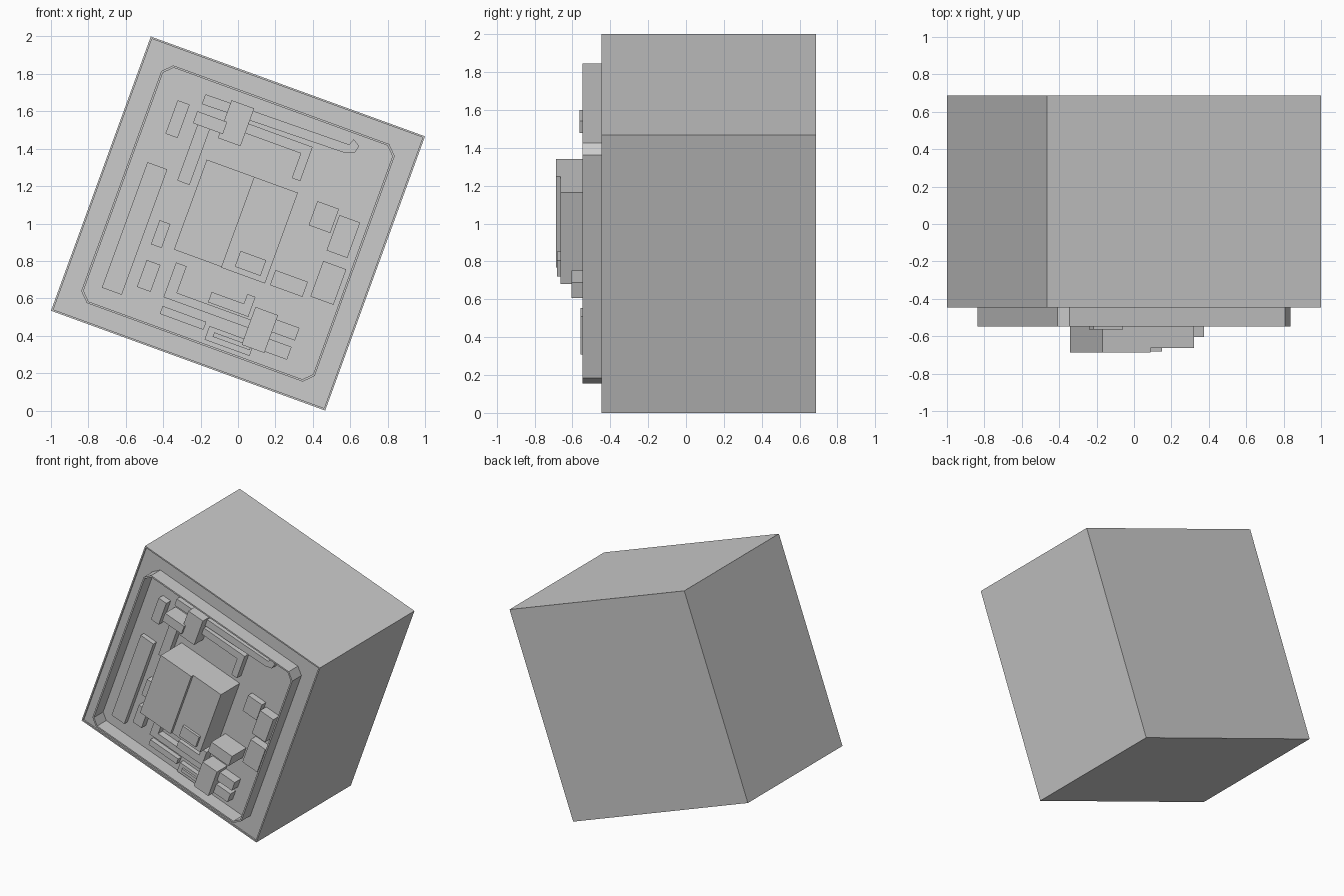
import bpy, bmesh
from math import radians
from mathutils import Matrix

if "Cube" in bpy.data.objects:
    bpy.data.objects.remove(bpy.data.objects["Cube"])

FLOOR, BACK = -0.437, 0.686
TILT = Matrix.Translation((0, 0, 1)) @ Matrix.Rotation(radians(20), 4, 'Y')


def finish(name, bm):
    bmesh.ops.recalc_face_normals(bm, faces=bm.faces)
    bm.transform(TILT)
    me = bpy.data.meshes.new(name)
    bm.to_mesh(me)
    bm.free()
    ob = bpy.data.objects.new(name, me)
    bpy.context.collection.objects.link(ob)


def slab(name, outline, front, back=FLOOR):
    """Extrude an x/z outline from the back depth to the front depth."""
    bm = bmesh.new()
    a = [bm.verts.new((x, front, z)) for x, z in outline]
    b = [bm.verts.new((x, back, z)) for x, z in outline]
    n = len(a)
    bm.faces.new(a)
    bm.faces.new(b)
    for i in range(n):
        j = (i + 1) % n
        bm.faces.new((a[i], a[j], b[j], b[i]))
    finish(name, bm)


def ring(name, outer, inner, front, back=FLOOR):
    """Thin closed wall between two matching outlines."""
    bm = bmesh.new()
    loops = [[bm.verts.new((x, y, z)) for x, z in o]
             for o, y in ((outer, back), (outer, front), (inner, front), (inner, back))]
    n = len(outer)
    for k in range(4):
        p, q = loops[k], loops[(k + 1) % 4]
        for i in range(n):
            j = (i + 1) % n
            bm.faces.new((p[i], p[j], q[j], q[i]))
    finish(name, bm)


def rect(x0, x1, z0, z1):
    return [(x0, z0), (x1, z0), (x1, z1), (x0, z1)]


def octagon(w, h, c):
    return [(-w + c, -h), (w - c, -h), (w, -h + c), (w, h - c),
            (w - c, h), (-w + c, h), (-w, h - c), (-w, -h + c)]


# Main cube, its fine front lip, and the raised chamfered wall
H = 0.78
slab("cube_body", rect(-H, H, -H, H), FLOOR, BACK)
ring("front_lip", rect(-H, H, -H, H), rect(-H + .01, H - .01, -H + .01, H - .01), -0.447)
ring("panel_wall", octagon(.664, .676, .05), octagon(.653, .665, .045), -0.547)

# Rectangular panel details: x0, x1, z0, z1, front depth
blocks = {
    "tower_left": (-.274, -.002, -.248, .264, -.686),
    "tower_right": (-.002, .245, -.252, .264, -.662),
    "tower_hatch": (.063, .209, -.222, -.133, -.682),
    "upper_left_tab": (-.529, -.46, .319, .509, -.49),
    "upper_clamp": (-.258, -.129, .393, .608, -.545),
    "upper_short_bar": (-.41, -.24, .422, .49, -.563),
    "upper_stem": (-.384, -.314, .105, .422, -.49),
    "left_long_plate": (-.567, -.454, -.571, .143, -.475),
    "left_tab_upper": (-.4, -.339, -.263, -.126, -.49),
    "left_tab_lower": (-.392, -.314, -.503, -.35, -.49),
    "right_block_inner": (.358, .481, .121, .258, -.485),
    "right_block_upper": (.494, .612, .027, .228, -.51),
    "right_block_lower": (.497, .628, -.234, -.032, -.5),
    "tower_side_block": (.273, .458, -.251, -.165, -.605),
    "lower_left_bar": (-.228, .021, -.597, -.552, -.475),
    "bottom_bar": (.044, .3, -.644, -.567, -.475),
    "bottom_bar_ridge": (.08, .29, -.615, -.59, -.49),
    "lower_clamp": (.24, .369, -.602, -.387, -.558),
    "clamp_arm_upper": (.369, .5, -.484, -.412, -.51),
    "clamp_arm_lower": (.369, .495, -.595, -.522, -.5),
}
for name, (x0, x1, z0, z1, front) in blocks.items():
    slab(name, rect(x0, x1, z0, z1), front)

# Bent bars
slab("upper_rail", [(-.4, .534), (.4, .55), (.456, .566), (.468, .611),
                    (.427, .635), (.414, .6), (-.4, .59)], -.485)
slab("upper_hook", [(-.13, .467), (.187, .467), (.187, .327), (.235, .327),
                    (.235, .521), (-.13, .521)], -.49)
slab("lower_hook", [(-.24, -.506), (.24, -.506), (.24, -.46), (-.18, -.46),
                    (-.18, -.309), (-.24, -.309)], -.49)
slab("lower_step_bar", [(-.007, -.45), (.222, -.45), (.222, -.337), (.176, -.337),
                        (.176, -.392), (-.007, -.392)], -.51)
